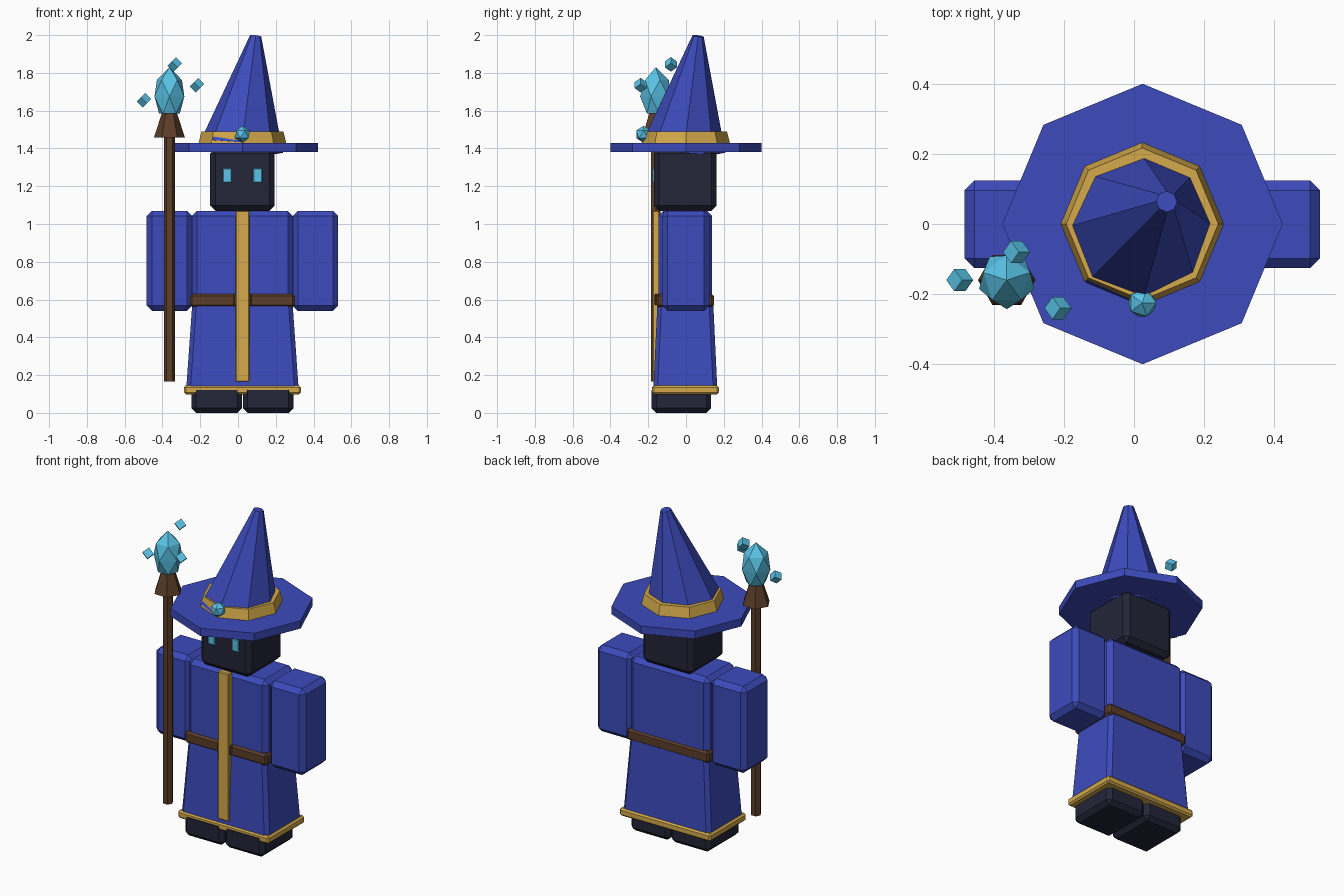
import bpy, bmesh
from math import pi, cos, sin
from mathutils import Vector, Matrix, Euler

if "Cube" in bpy.data.objects:
    bpy.data.objects.remove(bpy.data.objects["Cube"])

CX = 0.0235  # body axis


def material(name, rgb):
    m = bpy.data.materials.new(name)
    m.diffuse_color = (*rgb, 1)
    m.use_nodes = True
    m.node_tree.nodes["Principled BSDF"].inputs["Base Color"].default_value = m.diffuse_color
    return m


BLUE = material("blue_cloth", (0.045, 0.07, 0.50))
GOLD = material("gold_trim", (0.66, 0.40, 0.07))
BROWN = material("brown_wood", (0.107, 0.048, 0.021))
DARK = material("dark", (0.017, 0.018, 0.04))
CYAN = material("cyan_crystal", (0.10, 0.55, 0.80))


def finish(name, bm, mat, loc=(0, 0, 0), rot=(0, 0, 0)):
    bmesh.ops.recalc_face_normals(bm, faces=bm.faces)
    me = bpy.data.meshes.new(name)
    bm.to_mesh(me)
    bm.free()
    me.materials.append(mat)
    ob = bpy.data.objects.new(name, me)
    ob.location, ob.rotation_euler = loc, rot
    bpy.context.collection.objects.link(ob)
    return ob


def box(name, mat, x, y, z, bevel=0.0, top=(1, 1), rot=(0, 0, 0)):
    """Chamfered box from min/max ranges; top scales the upper face."""
    lo, hi = Vector((x[0], y[0], z[0])), Vector((x[1], y[1], z[1]))
    size = hi - lo
    bm = bmesh.new()
    bmesh.ops.create_cube(bm, size=1)
    for v in bm.verts:
        t = top if v.co.z > 0 else (1, 1)
        v.co = Vector((v.co.x * size.x * t[0], v.co.y * size.y * t[1], v.co.z * size.z))
    if bevel:
        bmesh.ops.bevel(bm, geom=bm.edges[:], offset=bevel, segments=1,
                        affect='EDGES', profile=0.5)
    return finish(name, bm, mat, (lo + hi) / 2, rot)


def cone(name, mat, sides, r1, r2, base, height, rot=(0, 0, 0)):
    """Frustum standing on its base point, first vertex facing y."""
    bm = bmesh.new()
    bmesh.ops.create_cone(bm, cap_ends=True, segments=sides, radius1=r1, radius2=r2,
                          depth=height,
                          matrix=Matrix.Translation((0, 0, height / 2)) @ Matrix.Rotation(pi / 2, 4, 'Z'))
    return finish(name, bm, mat, base, rot)


# Boots, arms and eyes come in mirrored pairs about the body axis
def pair(name, mat, near, far, y, z, bevel):
    box(name + "_right", mat, (CX - far, CX - near), y, z, bevel)
    box(name + "_left", mat, (CX + near, CX + far), y, z, bevel)


pair("boot", DARK, 0.002, 0.27, (-0.182, 0.133), (0, 0.145), 0.025)
pair("sleeve", BLUE, 0.265, 0.507, (-0.126, 0.124), (0.54, 1.07), 0.028)
pair("eye", CYAN, 0.057, 0.103, (-0.178, -0.15), (1.22, 1.295), 0.003)

# Robe
box("skirt", BLUE, (CX - 0.298, CX + 0.298), (-0.173, 0.166), (0.12, 0.625), 0.022, (0.88, 0.86))
box("torso", BLUE, (CX - 0.268, CX + 0.268), (-0.146, 0.138), (0.57, 1.07), 0.028)
box("hem", GOLD, (CX - 0.309, CX + 0.309), (-0.18, 0.174), (0.098, 0.145), 0.01)
box("belt", BROWN, (CX - 0.278, CX + 0.278), (-0.158, 0.148), (0.56, 0.63), 0.012)
box("buckle", BROWN, (CX - 0.048, CX + 0.048), (-0.168, -0.13), (0.57, 0.63), 0.006)
box("front_sash", GOLD, (CX - 0.037, CX + 0.037), (-0.177, -0.14), (0.165, 1.07), 0.005)

# Head
box("head", DARK, (CX - 0.171, CX + 0.171), (-0.17, 0.162), (1.07, 1.4), 0.028)

# Hat: octagonal brim, band and leaning cone
cone("hat_brim", BLUE, 8, 0.4, 0.4, (CX + 0.001, 0, 1.38), 0.048)
cone("hat_band", GOLD, 8, 0.233, 0.217, (CX, 0, 1.425), 0.065)
cone("hat_cone", BLUE, 8, 0.222, 0.03, (0.018, -0.012, 1.405), 0.60, (-0.127, 0.127, 0))

bm = bmesh.new()
bmesh.ops.create_icosphere(bm, subdivisions=1, radius=0.045)
finish("hat_gem", bm, CYAN, (CX, -0.225, 1.475))

# Staff
SX, SY = -0.363, -0.16
cone("staff_shaft", BROWN, 6, 0.03, 0.03, (SX, SY, 0.165), 1.32)
cone("staff_head", BROWN, 6, 0.082, 0.038, (SX, SY, 1.458), 0.135)

# Crystal: hull of twisted rings with a pointed top
bm = bmesh.new()
for k, (r, z) in enumerate(((0.058, 1.585), (0.083, 1.675), (0.07, 1.762))):
    for i in range(5):
        a = 2 * pi * (i + 0.5 * k) / 5 + pi / 2
        bm.verts.new((SX + r * cos(a), SY + r * sin(a), z))
bm.verts.new((SX, SY, 1.83))
bmesh.ops.convex_hull(bm, input=bm.verts[:])
finish("staff_crystal", bm, CYAN)

# Floating shards around the crystal
for i, c in enumerate(((-0.335, -0.08, 1.845), (-0.217, -0.24, 1.735), (-0.497, -0.16, 1.655))):
    box(f"floating_shard_{i + 1}", CYAN, *[(p - 0.0225, p + 0.0225) for p in c],
        rot=(pi / 4, pi / 4, 0))
